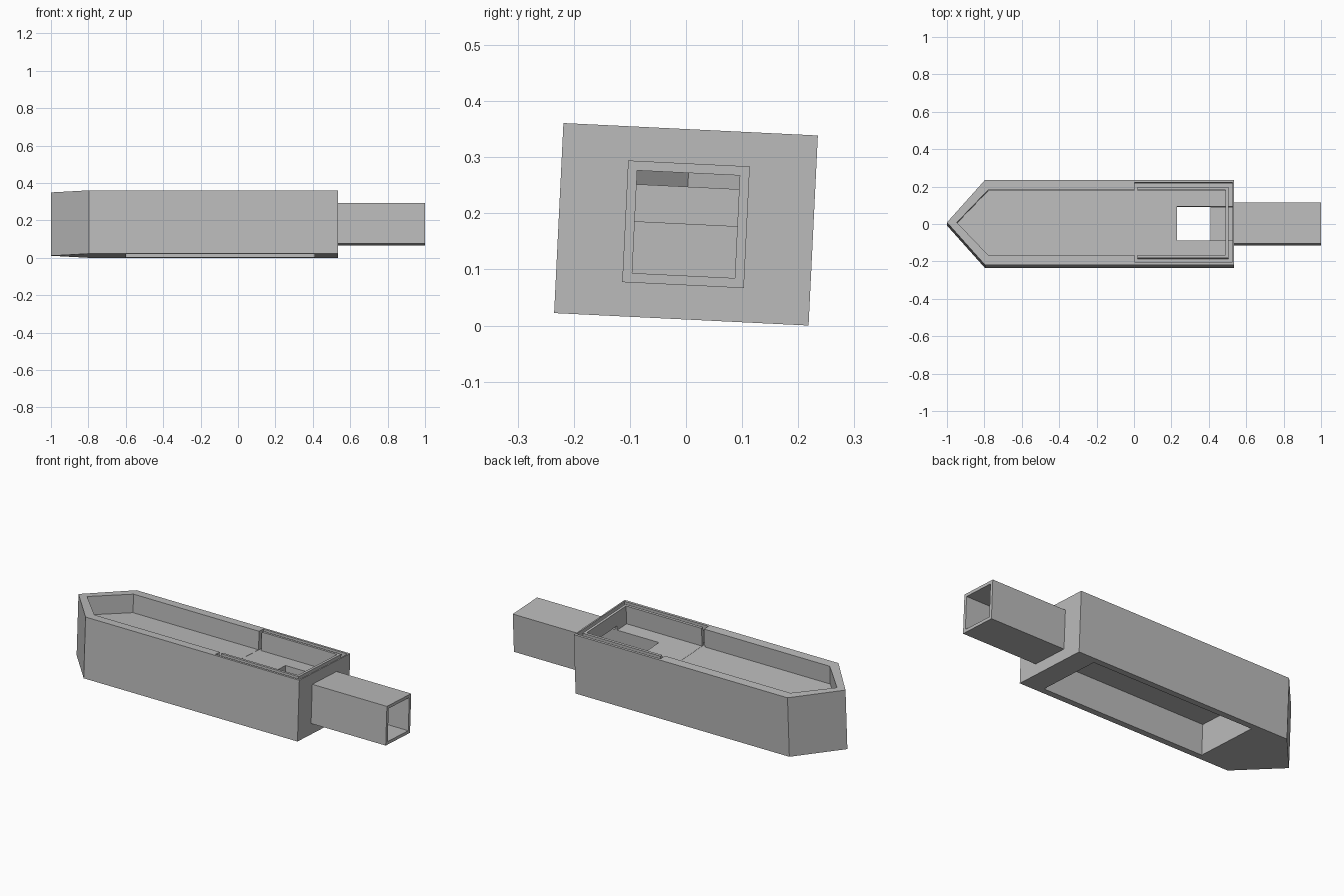
import bpy, bmesh
from math import radians

if "Cube" in bpy.data.objects:
    bpy.data.objects.remove(bpy.data.objects["Cube"])

# Single grey material
grey = bpy.data.materials.new("plain_grey")
grey.use_nodes = True
colour = (0.5, 0.5, 0.5, 1)
grey.diffuse_color = colour
grey.node_tree.nodes["Principled BSDF"].inputs["Base Color"].default_value = colour

HALF_W, HALF_H = 0.227, 0.1695   # hull half width and half height
STERN, SHOULDER, TIP = 0.535, -0.797, -1.0
DECK = 0.067                     # upper deck level
BORE = 0.0915                    # half size of the square bore


def prism(name, outline, low, high):
    """Extrude a flat outline from low to high."""
    bm = bmesh.new()
    base = bm.faces.new([bm.verts.new((x, y, low)) for x, y in outline])
    top = bmesh.ops.extrude_face_region(bm, geom=[base])["geom"]
    moved = [v for v in top if isinstance(v, bmesh.types.BMVert)]
    bmesh.ops.translate(bm, verts=moved, vec=(0, 0, high - low))
    bmesh.ops.recalc_face_normals(bm, faces=bm.faces)
    mesh = bpy.data.meshes.new(name)
    bm.to_mesh(mesh)
    bm.free()
    mesh.materials.append(grey)
    obj = bpy.data.objects.new(name, mesh)
    bpy.context.collection.objects.link(obj)
    return obj


def box(name, x0, x1, half_y, low, high):
    return prism(name, [(x0, -half_y), (x1, -half_y), (x1, half_y), (x0, half_y)], low, high)


def boat(name, tip, shoulder, stern, half_y, low, high):
    return prism(name, [(tip, 0), (shoulder, -half_y), (stern, -half_y),
                        (stern, half_y), (shoulder, half_y)], low, high)


def carve(target, cutter):
    """Subtract a cutter and bake the result."""
    mod = target.modifiers.new("carve", "BOOLEAN")
    mod.operation, mod.solver, mod.object = "DIFFERENCE", "EXACT", cutter
    bpy.context.view_layer.update()
    graph = bpy.context.evaluated_depsgraph_get()
    baked = bpy.data.meshes.new_from_object(target.evaluated_get(graph))
    target.modifiers.clear()
    target.data = baked


# Hull and square tail tube
hull = boat("hull", TIP, SHOULDER, STERN, HALF_W, -HALF_H, HALF_H)
tube = box("tail_tube", STERN, 1.0, 0.1085, -0.1085, 0.1085)

# Upper well, lower well, seal groove ring and the bore through the stern
upper_well = boat("upper_well_cutter", -0.947, -0.779, 0.49, 0.175, DECK, 0.3)
lower_well = box("lower_well_cutter", -0.6, 0.41, 0.19, -0.3, 0)
groove = box("groove_cutter", 0.003, 0.527, 0.213, DECK - 0.001, 0.3)
groove_core = box("groove_core_cutter", 0.02, 0.505, 0.19, -0.1, 0.4)
bore = box("bore_cutter", 0.23, 1.1, BORE, -BORE, BORE)

carve(groove, groove_core)
for cutter in (upper_well, lower_well, groove, bore):
    carve(hull, cutter)
carve(tube, bore)

for cutter in (upper_well, lower_well, groove, groove_core, bore):
    bpy.data.objects.remove(cutter)

# Slight roll, resting on the ground
for part in (hull, tube):
    part.rotation_euler.x = radians(-2.8)
    part.location.z = 0.1805
